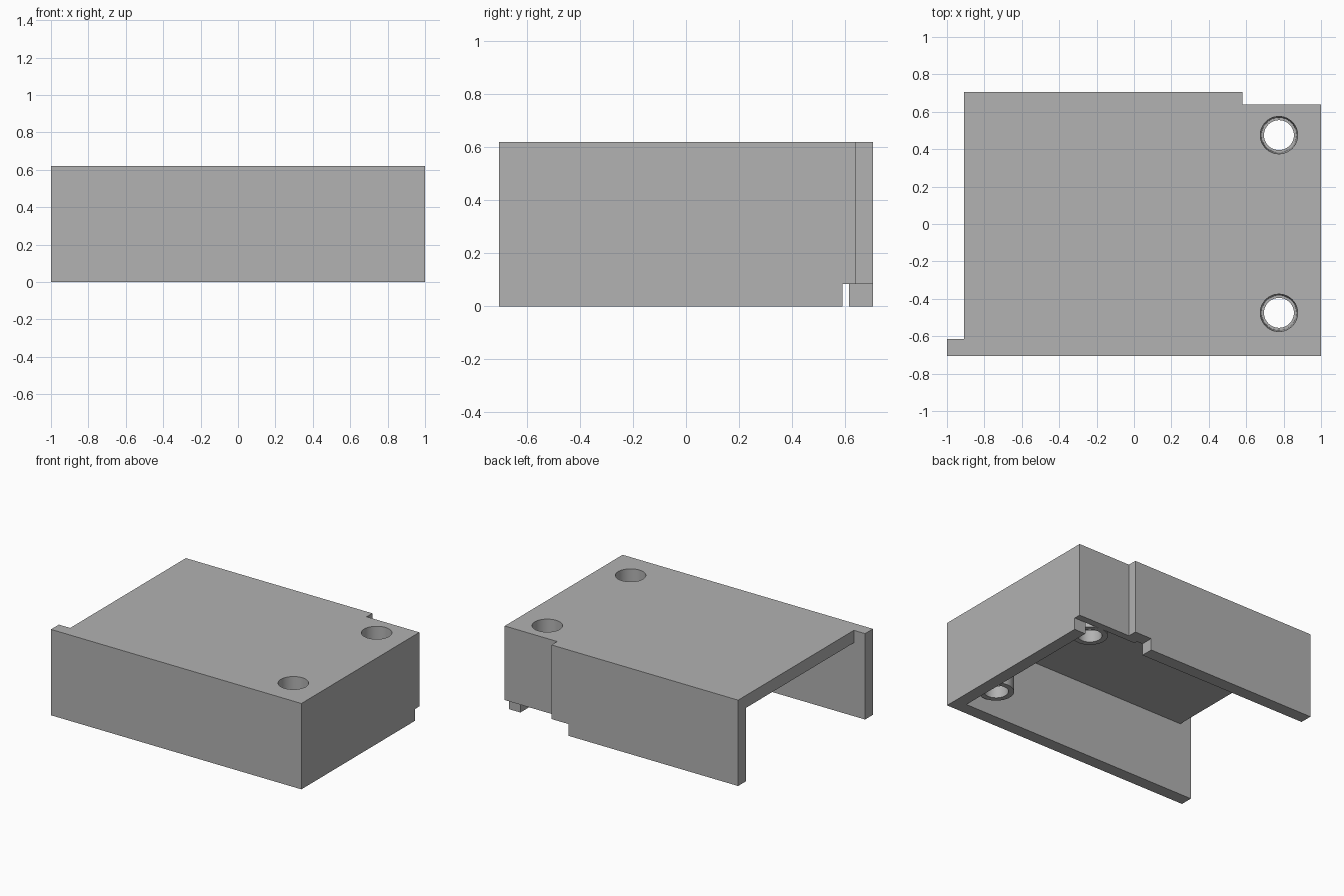
import bpy, bmesh, math
from mathutils import Vector

cube = bpy.data.objects.get("Cube")
if cube:
    bpy.data.objects.remove(cube, do_unlink=True)

H = 0.62       # overall height
T = 0.09       # wall thickness
LIFT = 0.085   # raised lower edge at the back corner
BACK, RECESS, FRONT = 0.705, 0.64, -0.705
INNER = 0.59   # inner face of the recessed wall

grey = bpy.data.materials.new("plain grey")
grey.use_nodes = True
grey.diffuse_color = (0.445, 0.445, 0.445, 1)
grey.node_tree.nodes["Principled BSDF"].inputs["Base Color"].default_value = grey.diffuse_color


def finish(name, bm):
    bmesh.ops.recalc_face_normals(bm, faces=bm.faces)
    mesh = bpy.data.meshes.new(name)
    bm.to_mesh(mesh)
    bm.free()
    mesh.materials.append(grey)
    obj = bpy.data.objects.new(name, mesh)
    bpy.context.collection.objects.link(obj)
    return obj


def extrude(name, outline, axis, start, end):
    """Extrude a 2D outline along axis 0, 1 or 2."""
    bm = bmesh.new()
    points = []
    for p in outline:
        co = list(p)
        co.insert(axis, start)
        points.append(bm.verts.new(co))
    face = bm.faces.new(points)
    new = bmesh.ops.extrude_face_region(bm, geom=[face])["geom"]
    move = Vector((0, 0, 0))
    move[axis] = end - start
    bmesh.ops.translate(bm, vec=move, verts=[v for v in new if isinstance(v, bmesh.types.BMVert)])
    return finish(name, bm)


def lathe(name, profile, center, sides=48):
    """Closed round solid from (radius, z) rings."""
    bm = bmesh.new()
    rings = [[bm.verts.new((center[0] + r * math.cos(math.tau * i / sides),
                            center[1] + r * math.sin(math.tau * i / sides), z))
              for i in range(sides)] for r, z in profile]
    for a, b in zip(rings, rings[1:]):
        for i in range(sides):
            j = (i + 1) % sides
            bm.faces.new((a[i], a[j], b[j], b[i]))
    bm.faces.new(rings[0])
    bm.faces.new(rings[-1])
    return finish(name, bm)


def combine(target, other, operation):
    mod = target.modifiers.new(operation, "BOOLEAN")
    mod.operation = operation
    mod.solver = "EXACT"
    mod.object = other
    bpy.context.view_layer.objects.active = target
    bpy.ops.object.modifier_apply(modifier=mod.name)
    bpy.data.objects.remove(other, do_unlink=True)


# Roof slab with the stepped corners
housing = extrude("housing", [(-1, FRONT), (1, FRONT), (1, RECESS), (0.58, RECESS), (0.58, BACK),
                              (-0.91, BACK), (-0.91, FRONT + T), (-1, FRONT + T)], 2, H - T, H)

# Walls: front, end, back and the recessed back corner
walls = [
    extrude("front_wall", [(-1, 0), (1, 0), (1, H), (-1, H)], 1, FRONT, FRONT + T),
    extrude("end_wall", [(FRONT, 0), (INNER, 0), (INNER, LIFT), (RECESS, LIFT),
                         (RECESS, H), (FRONT, H)], 0, 1 - T, 1),
    extrude("back_wall", [(-0.91, 0), (0.445, 0), (0.445, LIFT), (0.58, LIFT),
                          (0.58, H), (-0.91, H)], 1, BACK - T, BACK),
    extrude("recessed_wall", [(0.49, LIFT), (1, LIFT), (1, H), (0.49, H)], 1, INNER, RECESS),
]
for wall in walls:
    combine(housing, wall, "UNION")

# Screw bosses under the roof, then the stepped holes through them
centers = [(0.775, 0.475), (0.775, -0.475)]
for c in centers:
    combine(housing, lathe("boss", [(0.117, LIFT), (0.117, H - T / 2)], c), "UNION")
for c in centers:
    bore = [(0.08, 0), (0.08, 0.17), (0.093, 0.17), (0.1, H), (0.1, H + 0.1)]
    combine(housing, lathe("bore", bore, c), "DIFFERENCE")

# Smooth round surfaces, sharp edges elsewhere
bpy.ops.object.select_all(action="DESELECT")
housing.select_set(True)
bpy.context.view_layer.objects.active = housing
bpy.ops.object.shade_smooth_by_angle(angle=math.radians(30))
